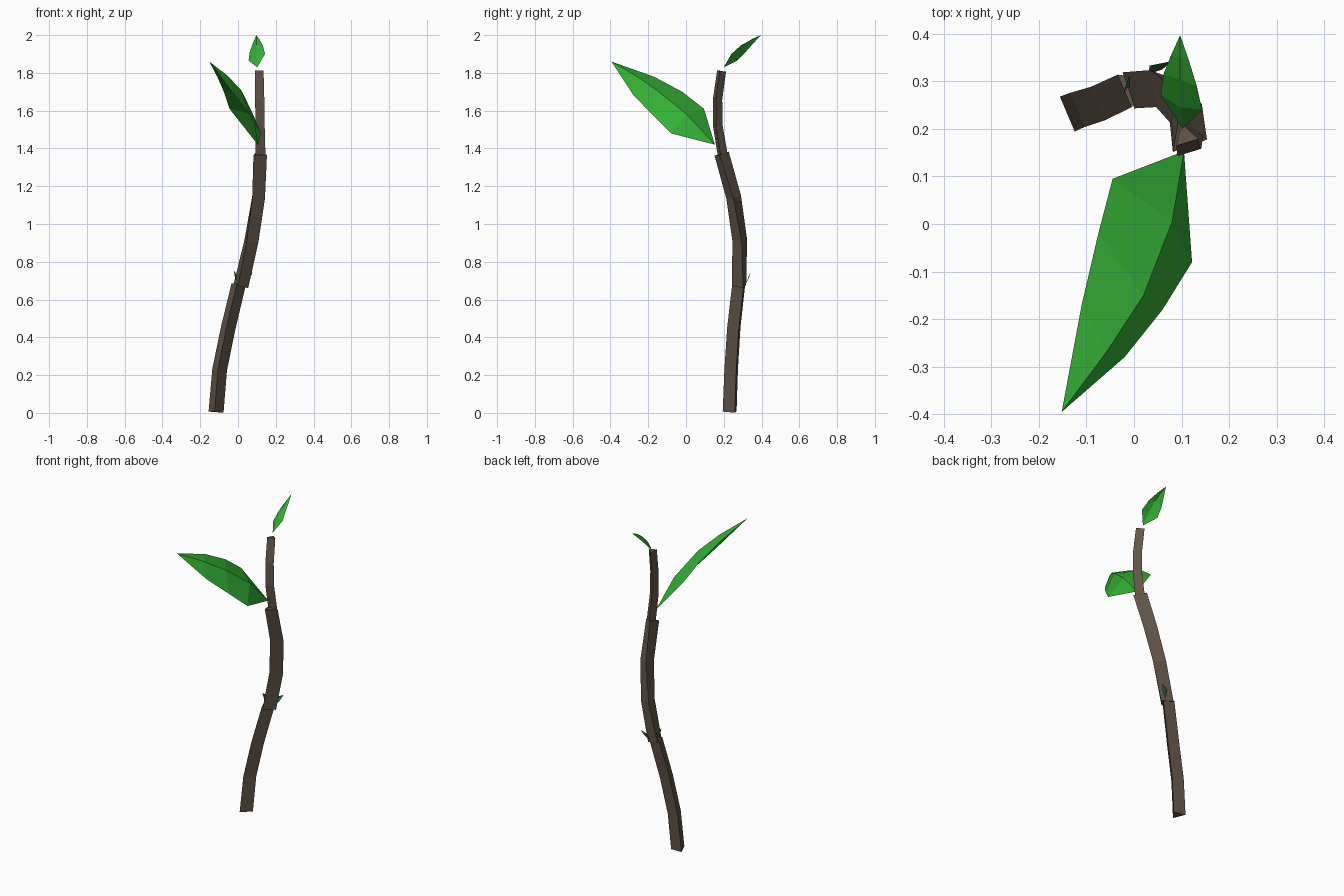
import bpy
import math
from mathutils import Vector

cube = bpy.data.objects.get("Cube")
if cube:
    bpy.data.objects.remove(cube, do_unlink=True)


def material(name, color):
    mat = bpy.data.materials.new(name)
    mat.use_nodes = True
    mat.diffuse_color = (*color, 1)
    mat.node_tree.nodes["Principled BSDF"].inputs["Base Color"].default_value = (*color, 1)
    return mat


bark = material("bark brown", (0.125, 0.092, 0.068))
leaf_green = material("leaf green", (0.035, 0.43, 0.035))
bud_green = material("dark bud green", (0.025, 0.13, 0.045))


def make_object(name, verts, faces, mat):
    mesh = bpy.data.meshes.new(name)
    mesh.from_pydata(verts, [], faces)
    mesh.materials.append(mat)
    mesh.update()
    obj = bpy.data.objects.new(name, mesh)
    bpy.context.collection.objects.link(obj)
    return obj


def stem(name, path, radii, angles):
    """Three-sided tapered, twisted tube along a path, capped at both ends."""
    path = [Vector(p) for p in path]
    last = len(path) - 1
    verts, faces = [], []
    for i, centre in enumerate(path):
        f = i / last
        radius = radii[0] + (radii[1] - radii[0]) * f
        angle = angles[0] + (angles[1] - angles[0]) * f
        tangent = path[min(i + 1, last)] - path[max(i - 1, 0)]
        for k in range(3):
            a = math.radians(angle + k * 120)
            d = Vector((math.cos(a), math.sin(a), 0)) * radius
            d.z = -d.dot(tangent) / tangent.z
            verts.append(centre + d)
    for i in range(last):
        for k in range(3):
            n = (k + 1) % 3
            faces.append((i * 3 + k, i * 3 + n, i * 3 + 3 + n, i * 3 + 3 + k))
    faces.append((2, 1, 0))
    faces.append(tuple(last * 3 + k for k in range(3)))
    return make_object(name, verts, faces, bark)


def leaf(name, base, tip, left, rib, right, mat):
    """Folded blade: two strips that meet along a raised rib."""
    n = len(rib)
    verts = [base, tip] + left + rib + right
    faces = []
    for a, b in ((2, 2 + n), (2 + n, 2 + 2 * n)):
        faces.append((0, b, a))
        for i in range(n - 1):
            faces.append((a + i, b + i, b + i + 1, a + i + 1))
        faces.append((a + n - 1, b + n - 1, 1))
    return make_object(name, verts, faces, mat)


# Stem in three sections, each thinner and turned
stem("lower_stem",
     [(-0.119, 0.24, 0.005), (-0.1, 0.248, 0.23), (-0.055, 0.262, 0.45), (0.0, 0.288, 0.68)],
     (0.046, 0.043), (23, 23))
stem("middle_stem",
     [(0.01, 0.288, 0.67), (0.063, 0.288, 0.91), (0.098, 0.252, 1.14), (0.11, 0.185, 1.37)],
     (0.046, 0.044), (18, -10))
stem("upper_stem",
     [(0.115, 0.19, 1.37), (0.112, 0.165, 1.52), (0.111, 0.164, 1.66), (0.108, 0.185, 1.81)],
     (0.031, 0.028), (107, 107))

# Large side leaf
leaf("large_leaf", (0.105, 0.153, 1.42), (-0.152, -0.395, 1.86),
     [(-0.045, 0.095, 1.61), (-0.075, -0.02, 1.7), (-0.11, -0.17, 1.78)],
     [(0.08, 0.005, 1.58), (0.02, -0.15, 1.705), (-0.055, -0.265, 1.785)],
     [(0.122, -0.08, 1.48), (0.06, -0.18, 1.58), (-0.02, -0.28, 1.685)], leaf_green)

# Small leaf at the top
leaf("top_leaf", (0.102, 0.2, 1.83), (0.097, 0.397, 2.0),
     [(0.056, 0.272, 1.865), (0.062, 0.315, 1.91), (0.078, 0.355, 1.955)],
     [(0.098, 0.245, 1.893), (0.097, 0.303, 1.948), (0.097, 0.35, 1.98)],
     [(0.143, 0.24, 1.9), (0.132, 0.29, 1.945), (0.115, 0.345, 1.975)], leaf_green)

# Two tiny buds at the lower joint
leaf("left_bud", (0.03, 0.315, 0.68), (0.078, 0.342, 0.745),
     [(0.033, 0.333, 0.725)], [(0.055, 0.335, 0.72)], [(0.06, 0.325, 0.705)], bud_green)
leaf("right_bud", (0.0, 0.295, 0.69), (-0.022, 0.275, 0.755),
     [(-0.015, 0.285, 0.71)], [(-0.015, 0.298, 0.728)], [(-0.01, 0.31, 0.735)], bud_green)
